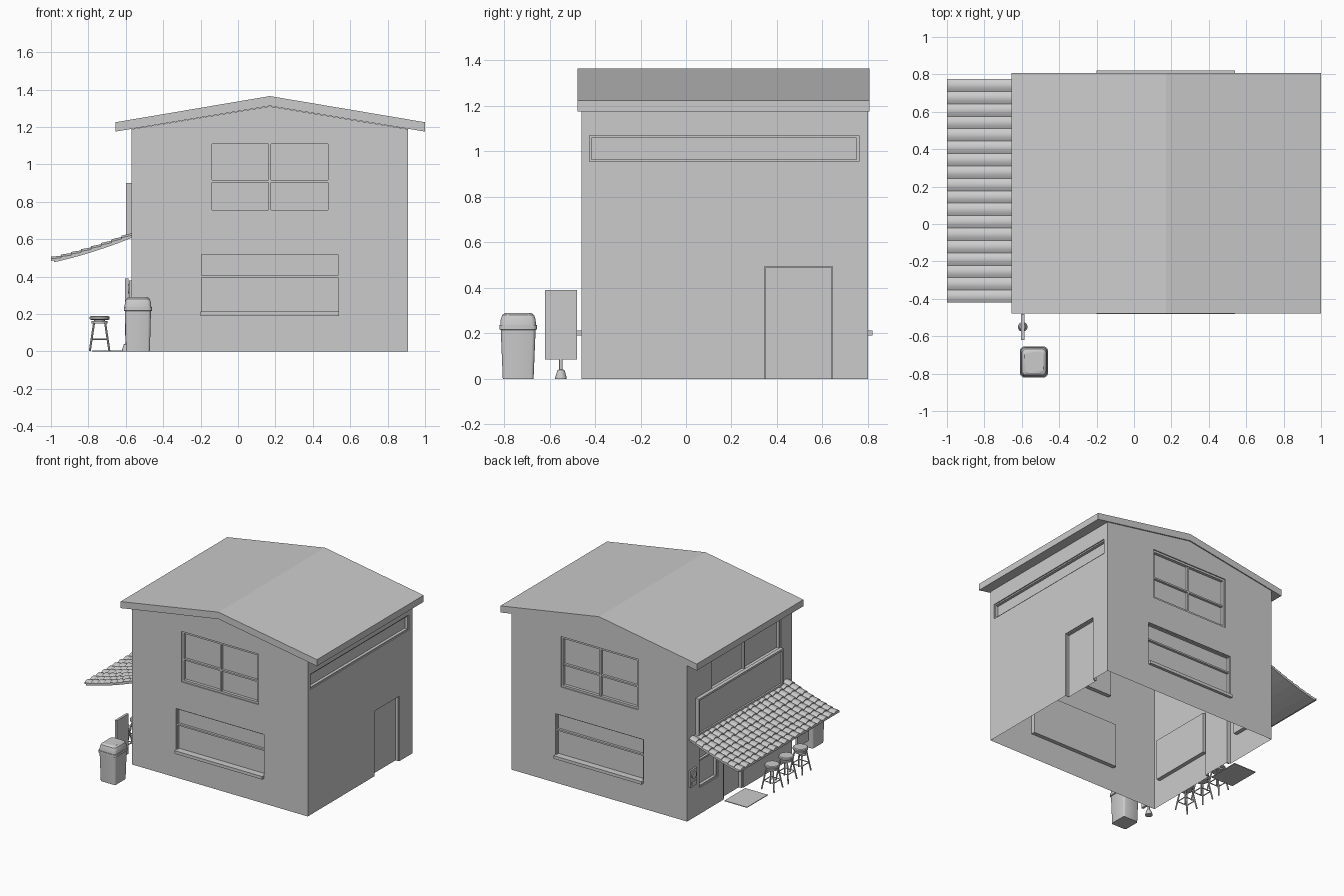
import bpy, bmesh, math
from mathutils import Vector, Matrix

if "Cube" in bpy.data.objects:
    bpy.data.objects.remove(bpy.data.objects["Cube"])


def finish(name, bm, smooth=False, recalc=True):
    if recalc:
        bmesh.ops.recalc_face_normals(bm, faces=bm.faces[:])
    me = bpy.data.meshes.new(name)
    bm.to_mesh(me)
    bm.free()
    ob = bpy.data.objects.new(name, me)
    bpy.context.collection.objects.link(ob)
    if smooth:
        bpy.ops.object.select_all(action='DESELECT')
        ob.select_set(True)
        bpy.context.view_layer.objects.active = ob
        bpy.ops.object.shade_smooth_by_angle()
    return ob


def box(bm, a, b):
    a, b = Vector(a), Vector(b)
    size = Vector([abs(v) for v in b - a])
    m = Matrix.Translation((a + b) / 2) @ Matrix.Diagonal((*size, 1))
    bmesh.ops.create_cube(bm, size=1, matrix=m)


def prism(bm, pts, y0, y1):
    """Extrude an x-z profile along y."""
    f = bm.faces.new([bm.verts.new((x, y0, z)) for x, z in pts])
    r = bmesh.ops.extrude_face_region(bm, geom=[f])
    bmesh.ops.translate(bm, vec=(0, y1 - y0, 0),
                        verts=[v for v in r['geom'] if isinstance(v, bmesh.types.BMVert)])


def loft(bm, cx, cy, sections, n=4):
    """Skin rounded rectangles (half x, half y, z, corner radius)."""
    rings = []
    for hx, hy, z, r in sections:
        ring = []
        for k, (sx, sy) in enumerate(((1, 1), (-1, 1), (-1, -1), (1, -1))):
            for i in range(n):
                a = math.pi / 2 * (k + (i + 0.5) / n)
                ring.append(bm.verts.new((cx + sx * (hx - r) + r * math.cos(a),
                                          cy + sy * (hy - r) + r * math.sin(a), z)))
        rings.append(ring)
    for lo, hi in zip(rings, rings[1:]):
        for i in range(4 * n):
            j = (i + 1) % (4 * n)
            bm.faces.new((lo[i], lo[j], hi[j], hi[i]))
    bm.faces.new(rings[0][::-1])
    bm.faces.new(rings[-1])


def rod(bm, a, b, r, seg=8):
    a, b = Vector(a), Vector(b)
    d = b - a
    m = Matrix.Translation((a + b) / 2) @ d.to_track_quat('Z', 'Y').to_matrix().to_4x4()
    bmesh.ops.create_cone(bm, cap_ends=True, segments=seg, radius1=r, radius2=r,
                          depth=d.length, matrix=m)


# wall mappings: (along wall, depth inward, height) -> xyz
X0, X1, Y0, Y1 = -0.57, 0.91, -0.46, 0.80
WALL = {
    'front': lambda u, d, z: (u, Y0 + d, z),
    'back': lambda u, d, z: (u, Y1 - d, z),
    'right': lambda u, d, z: (X1 - d, u, z),
    'left': lambda u, d, z: (X0 + d, u, z),
}
# openings: name, wall, u0, u1, z0, z1, upright bars, cross bars, frame width
OPENINGS = [
    ('right_strip_window', 'right', -0.425, 0.76, 0.955, 1.07, [], [], 0.01),
    ('side_door', 'right', 0.345, 0.645, 0, 0.495, [], [], 0.006),
    ('left_upper_window', 'left', -0.33, 0.50, 0.88, 1.12, [0.09], [], 0.012),
    ('shop_window', 'left', -0.40, 0.10, 0.20, 0.51, [-0.155], [0.40], 0.012),
    ('shop_door', 'left', 0.125, 0.36, 0, 0.51, [], [0.40], 0.012),
    ('small_shop_window', 'left', 0.43, 0.65, 0.20, 0.51, [], [0.40], 0.012),
]
for side in ('front', 'back'):
    OPENINGS += [
        (side + '_upper_window', side, -0.155, 0.495, 0.74, 1.125, [0.17], [0.91], 0.015),
        (side + '_lower_window', side, -0.20, 0.54, 0.19, 0.525, [], [0.40], 0.006)]
DEPTH = 0.03

# house walls with recessed openings, open underneath
bm = bmesh.new()
prism(bm, [(X0, 0), (X1, 0), (X1, 1.188), (0.17, 1.31), (X0, 1.188)], Y0, Y1)
walls = finish('walls', bm)
bm = bmesh.new()
for _, w, u0, u1, z0, z1, *_r in OPENINGS:
    box(bm, WALL[w](u0, -0.05, z0 if z0 else -0.1), WALL[w](u1, DEPTH, z1))
cutter = finish('opening_cutter', bm)
mod = walls.modifiers.new('openings', 'BOOLEAN')
mod.object, mod.solver = cutter, 'EXACT'
bpy.context.view_layer.objects.active = walls
bpy.ops.object.modifier_apply(modifier=mod.name)
bpy.data.objects.remove(cutter)
bm = bmesh.new()
bm.from_mesh(walls.data)
bmesh.ops.delete(bm, context='FACES', geom=[
    f for f in bm.faces if abs(f.normal.z) > 0.9 and f.calc_area() > 0.8])
bm.to_mesh(walls.data)
bm.free()

# window and door frames
for name, w, u0, u1, z0, z1, ups, crosses, fw in OPENINGS:
    bm = bmesh.new()
    P, d0, d1 = WALL[w], 0.008, DEPTH
    box(bm, P(u0, d0, z0), P(u0 + fw, d1, z1))
    box(bm, P(u1 - fw, d0, z0), P(u1, d1, z1))
    box(bm, P(u0 + fw, d0, z1 - fw), P(u1 - fw, d1, z1))
    if z0:
        box(bm, P(u0 + fw, d0, z0), P(u1 - fw, d1, z0 + fw))
    for u in ups:
        box(bm, P(u - 0.006, d0 + 0.004, z0 + fw), P(u + 0.006, d1, z1 - fw))
    for z in crosses:
        box(bm, P(u0 + fw, d0 + 0.004, z - 0.006), P(u1 - fw, d1, z + 0.006))
    finish(name + '_frame', bm)
for side in ('front', 'back'):
    bm = bmesh.new()
    box(bm, WALL[side](-0.20, -0.021, 0.19), WALL[side](0.54, DEPTH, 0.213))
    finish(side + '_sill', bm)

# gabled roof slab
bm = bmesh.new()
prism(bm, [(-0.655, 1.175), (0.17, 1.312), (1.0, 1.175), (1.0, 1.225),
           (0.17, 1.365), (-0.655, 1.225)], -0.478, 0.806)
finish('roof', bm)

# sign board above the awning: panel with raised rim
bm = bmesh.new()
y0, y1, z0, z1, t = -0.32, 0.70, 0.62, 0.90, 0.015
box(bm, (-0.585, y0 + t, z0 + t), (X0, y1 - t, z1 - t))
for a, b, c, d in ((y0, y0 + t, z0, z1), (y1 - t, y1, z0, z1),
                   (y0 + t, y1 - t, z0, z0 + t), (y0 + t, y1 - t, z1 - t, z1)):
    box(bm, (-0.598, a, c), (X0, b, d))
finish('sign_board', bm)


# awning deck, slightly curved
def awn(x):
    s = x + 0.99
    return 0.475 + 0.22 * s + 0.22 * s * s


AY0, AY1 = -0.42, 0.775
xs = [-0.985 + i * (X0 + 0.985) / 6 for i in range(7)]
bm = bmesh.new()
prism(bm, [(x, awn(x)) for x in xs] + [(x, awn(x) + 0.013) for x in xs[::-1]], AY0, AY1)
finish('awning_deck', bm)

# overlapping arched tiles
bm = bmesh.new()
ROWS, COLS, SEG = 8, 18, 6
pitch, step = (AY1 - AY0) / COLS, (X0 + 1.0) / ROWS
for i in range(ROWS):
    xa = -1.0 + i * step
    xb = min(xa + step * 1.2, X0)
    for j in range(COLS):
        ya = AY0 + j * pitch
        rings = []
        for x, lift in ((xa, 0.012), (xb, 0.004)):
            zb = awn(x) + 0.01
            top = [bm.verts.new((x, ya + pitch * k / SEG,
                                 zb + lift + 0.011 * math.sin(math.pi * k / SEG)))
                   for k in range(SEG + 1)]
            bot = [bm.verts.new((x, ya + pitch * k / SEG, zb)) for k in (SEG, 0)]
            rings.append(top + bot)
        lo, hi = rings
        n = len(lo)
        for k in range(n):
            bm.faces.new((lo[k], lo[(k + 1) % n], hi[(k + 1) % n], hi[k]))
        bm.faces.new(lo)
        bm.faces.new(hi[::-1])
finish('awning_tiles', bm, smooth=True)

# door mat, door handle and meter box on the shop side
bm = bmesh.new()
box(bm, (-0.78, 0.13, 0), (-0.59, 0.38, 0.005))
finish('door_mat', bm)
bm = bmesh.new()
rod(bm, (-0.562, 0.155, 0.20), (-0.562, 0.155, 0.30), 0.005)
finish('door_handle', bm, smooth=True)
bm = bmesh.new()
box(bm, (-0.582, 0.70, 0.25), (X0, 0.775, 0.38))
rod(bm, (-0.588, 0.737, 0.335), (-0.58, 0.737, 0.335), 0.026, 16)
box(bm, (-0.586, 0.712, 0.265), (-0.58, 0.763, 0.29))
finish('meter_box', bm)

# three bar stools
for n, cy in enumerate((0.02, -0.15, -0.32)):
    bm = bmesh.new()
    cx = -0.74
    loft(bm, cx, cy, [(r, r, z, r) for r, z in (
        (0.046, 0.168), (0.054, 0.172), (0.054, 0.184), (0.048, 0.189))])
    loft(bm, cx, cy, [(0.044, 0.044, z, 0.044) for z in (0.15, 0.162)])
    rod(bm, (cx, cy, 0.16), (cx, cy, 0.17), 0.03, 12)
    feet = [(math.cos(a), math.sin(a)) for a in (math.pi / 4 + k * math.pi / 2 for k in range(4))]
    for k, (c, s) in enumerate(feet):
        rod(bm, (cx + 0.042 * c, cy + 0.042 * s, 0.152), (cx + 0.074 * c, cy + 0.074 * s, 0.002), 0.0055)
        c2, s2 = feet[(k + 1) % 4]
        r, z = 0.060, 0.065
        rod(bm, (cx + r * c, cy + r * s, z), (cx + r * c2, cy + r * s2, z), 0.004, 6)
    finish('bar_stool_%d' % (n + 1), bm, smooth=True)

# standing sign: board, post and flared foot
bm = bmesh.new()
box(bm, (-0.604, -0.62, 0.085), (-0.586, -0.48, 0.39))
finish('standing_sign_board', bm)
bm = bmesh.new()
loft(bm, -0.595, -0.55, [(r, r, z, r) for r, z in (
    (0.026, 0), (0.026, 0.008), (0.016, 0.038), (0.008, 0.042), (0.008, 0.09))], 3)
finish('standing_sign_foot', bm, smooth=True)

# trash bin with domed lid
bm = bmesh.new()
loft(bm, -0.535, -0.738, [(0.064, 0.068, 0, 0.015), (0.070, 0.077, 0.215, 0.02),
                          (0.076, 0.083, 0.218, 0.025), (0.076, 0.083, 0.236, 0.025)])
finish('bin_body', bm, smooth=True)
bm = bmesh.new()
loft(bm, -0.535, -0.738, [(0.072, 0.079, 0.236, 0.025), (0.070, 0.077, 0.262, 0.025),
                          (0.064, 0.071, 0.28, 0.025), (0.052, 0.058, 0.29, 0.025)])
finish('bin_lid', bm, smooth=True)
